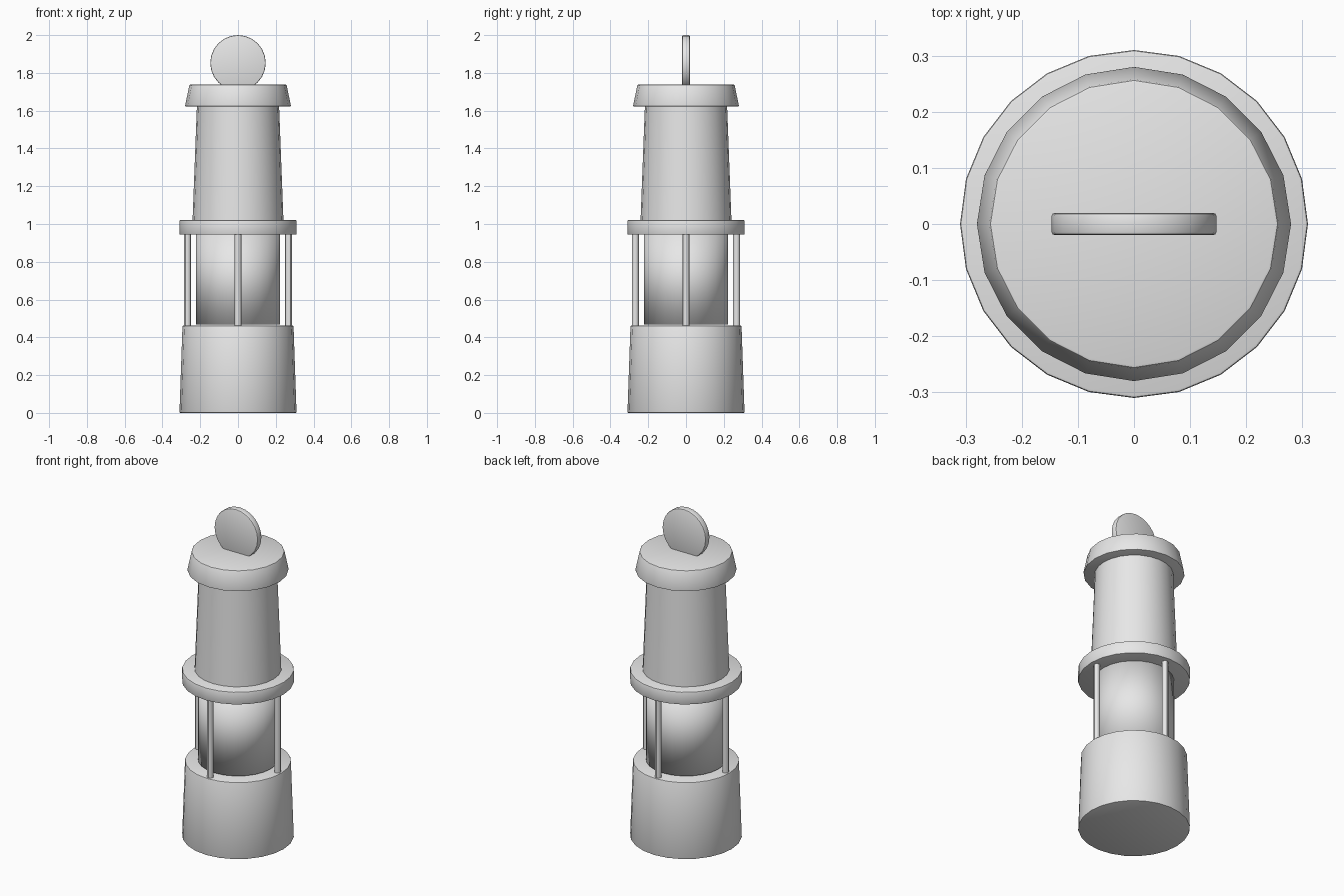
import bpy, bmesh, math
from mathutils import Matrix

cube = bpy.data.objects.get("Cube")
if cube:
    bpy.data.objects.remove(cube, do_unlink=True)

grey = bpy.data.materials.new("light_grey")
grey.use_nodes = True
GREY = (0.8, 0.8, 0.8, 1)
grey.diffuse_color = GREY
grey.node_tree.nodes["Principled BSDF"].inputs["Base Color"].default_value = GREY


def drum(name, z0, z1, r0, r1, sides, bevel=0.0, place=None, all_smooth=False):
    """Tapered round solid from z0 to z1 with optional softened rims."""
    bm = bmesh.new()
    bmesh.ops.create_cone(bm, cap_ends=True, segments=sides, radius1=r0, radius2=r1,
                          depth=z1 - z0, matrix=Matrix.Translation((0, 0, (z0 + z1) / 2)))
    if bevel:
        rims = [e for e in bm.edges if any(len(f.verts) == sides for f in e.link_faces)]
        bmesh.ops.bevel(bm, geom=rims, offset=bevel, segments=2, profile=0.5, affect='EDGES')
    if place:
        bm.transform(place)
    bmesh.ops.recalc_face_normals(bm, faces=bm.faces)
    mesh = bpy.data.meshes.new(name)
    bm.to_mesh(mesh)
    bm.free()
    mesh.materials.append(grey)
    obj = bpy.data.objects.new(name, mesh)
    bpy.context.collection.objects.link(obj)
    bpy.ops.object.select_all(action='DESELECT')
    obj.select_set(True)
    bpy.context.view_layer.objects.active = obj
    if all_smooth:
        bpy.ops.object.shade_smooth()
    else:
        bpy.ops.object.shade_smooth_by_angle(angle=math.radians(30))
    return obj


# Body stack, from the ground up
drum("base", 0, 0.462, 0.31, 0.294, 24, 0.005)
drum("glass", 0.468, 0.96, 0.222, 0.222, 24, all_smooth=True)
drum("collar", 0.944, 1.021, 0.31, 0.31, 24, 0.005)
drum("chimney", 1.01, 1.64, 0.241, 0.217, 24)
drum("cap", 1.622, 1.738, 0.281, 0.257, 20, 0.005)

# Guard posts around the glass
for i, side in enumerate(("left", "back", "right", "front")):
    a = i * math.pi / 2
    drum(side + "_post", 0.45, 0.955, 0.018, 0.018, 12,
         place=Matrix.Translation((0.268 * math.cos(a), 0.268 * math.sin(a), 0)))

# Upright hanging disc sunk into the cap
upright = Matrix.Translation((0, 0, 1.853)) @ Matrix.Rotation(math.pi / 2, 4, 'X')
drum("hanging_disc", -0.02, 0.02, 0.147, 0.147, 24, 0.006, place=upright)
